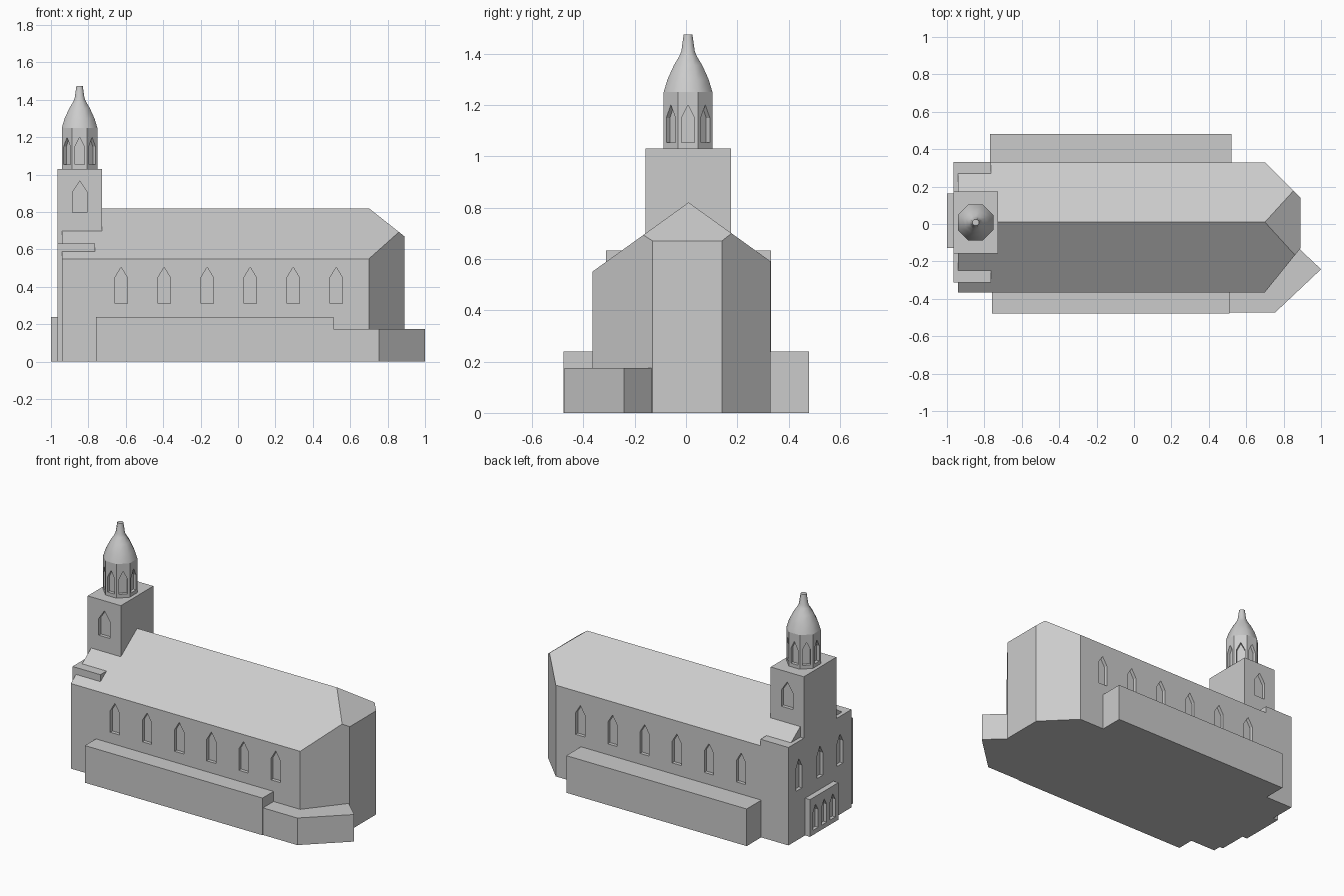
import bpy, bmesh, math
from mathutils import Vector, Matrix

if "Cube" in bpy.data.objects:
    bpy.data.objects.remove(bpy.data.objects["Cube"])

stone = bpy.data.materials.new("grey_stone")
stone.diffuse_color = (0.6, 0.6, 0.6, 1)
stone.use_nodes = True
stone.node_tree.nodes["Principled BSDF"].inputs["Base Color"].default_value = stone.diffuse_color


def make(name, bm):
    bmesh.ops.recalc_face_normals(bm, faces=bm.faces)
    mesh = bpy.data.meshes.new(name)
    bm.to_mesh(mesh)
    bm.free()
    mesh.materials.append(stone)
    ob = bpy.data.objects.new(name, mesh)
    bpy.context.collection.objects.link(ob)
    return ob


def extrude(bm, pts, vec):
    face = bm.faces.new([bm.verts.new(p) for p in pts])
    out = bmesh.ops.extrude_face_region(bm, geom=[face])["geom"]
    bmesh.ops.translate(bm, vec=vec, verts=[v for v in out if isinstance(v, bmesh.types.BMVert)])


def block(name, outline, z0, z1):
    bm = bmesh.new()
    extrude(bm, [(x, y, z0) for x, y in outline], (0, 0, z1 - z0))
    return make(name, bm)


def box(name, x0, x1, y0, y1, z0, z1):
    return block(name, [(x0, y0), (x1, y0), (x1, y1), (x0, y1)], z0, z1)


def cut_windows(ob, spots, width, z0, shoulder, z1, depth=0.022):
    """Recess pointed windows; a spot is (x, y, outward angle in degrees)."""
    bm = bmesh.new()
    h = width / 2
    for x, y, deg in spots:
        m = Matrix.Translation((x, y, 0)) @ Matrix.Rotation(math.radians(deg), 4, 'Z')
        prof = [(-h, z0), (h, z0), (h, shoulder), (0, z1), (-h, shoulder)]
        out = m.to_3x3() @ Vector((depth + 0.02, 0, 0))
        extrude(bm, [m @ Vector((-depth, a, z)) for a, z in prof], out)
    cutter = make("window_cutter", bm)
    cutter.hide_render = True
    mod = ob.modifiers.new("windows", 'BOOLEAN')
    mod.operation, mod.solver, mod.object = 'DIFFERENCE', 'EXACT', cutter
    bpy.context.view_layer.objects.active = ob
    bpy.ops.object.modifier_apply(modifier=mod.name)
    bpy.data.objects.remove(cutter, do_unlink=True)


# Nave: gabled bar, with hip and chamfered apse walls sliced off its east end
bm = bmesh.new()
gable = [(-0.365, 0), (0.33, 0), (0.33, 0.59), (0.01, 0.82), (-0.365, 0.55)]
extrude(bm, [(-0.94, y, z) for y, z in gable], (1.83, 0, 0))
for co, no in [((0.70, 0, 0.82), (0.15, 0, 0.19)),
               ((0.70, 0.33, 0), (1, 1, 0)),
               ((0.70, -0.365, 0), (0.235, -0.19, 0))]:
    cut = bmesh.ops.bisect_plane(bm, geom=bm.verts[:] + bm.edges[:] + bm.faces[:], dist=1e-5,
                                 plane_co=co, plane_no=no, clear_outer=True)
    bmesh.ops.holes_fill(bm, edges=[e for e in bm.edges if e.is_boundary], sides=0)
nave = make("nave", bm)
xs = [-0.625 + 0.23 * i for i in range(6)]
cut_windows(nave, [(x, -0.365, -90) for x in xs] + [(x, 0.33, 90) for x in xs],
            0.066, 0.31, 0.45, 0.505)

# West front and its porch
front = box("west_front", -0.965, -0.765, -0.312, 0.332, 0, 0.633)
cut_windows(front, [(-0.965, y, 180) for y in (0.225, 0.01, -0.195)], 0.06, 0.32, 0.465, 0.52)
porch = box("porch", -1.0, -0.96, -0.128, 0.162, 0, 0.24)
cut_windows(porch, [(-1.0, y, 180) for y in (0.105, 0.017, -0.071)], 0.052, 0.03, 0.145, 0.19)

# Side aisles and corner annex
box("south_aisle", -0.76, 0.51, -0.478, -0.35, 0, 0.24)
box("north_aisle", -0.77, 0.52, 0.32, 0.48, 0, 0.24)
block("corner_annex", [(0.50, -0.473), (0.755, -0.473), (1.0, -0.242), (0.885, -0.134),
                       (0.70, -0.30), (0.50, -0.30)], 0, 0.175)

# Tower
tower = box("tower", -0.965, -0.728, -0.157, 0.175, 0.63, 1.03)
cut_windows(tower, [(-0.846, -0.157, -90), (-0.846, 0.175, 90)], 0.08, 0.797, 0.905, 0.965)

# Octagonal belfry
CX, CY, R = -0.847, 0.008, 0.095
K = 1 / math.cos(math.pi / 8)
ring = [math.radians(22.5 + 45 * i) for i in range(8)]
belfry = block("belfry", [(CX + R * K * math.cos(a), CY + R * K * math.sin(a)) for a in ring], 1.03, 1.25)
cut_windows(belfry, [(CX + R * math.cos(math.radians(d)), CY + R * math.sin(math.radians(d)), d)
                     for d in range(0, 360, 45)], 0.05, 1.053, 1.15, 1.20, 0.02)

# Bell-shaped spire, lathed with eight sides
bm = bmesh.new()
profile = [(0, 1.25), (0.095, 1.25), (0.08, 1.30), (0.055, 1.355), (0.034, 1.39),
           (0.026, 1.41), (0.017, 1.475), (0, 1.475)]
vs = [bm.verts.new((CX + r * K * math.cos(ring[0]), CY + r * K * math.sin(ring[0]), z)) for r, z in profile]
es = [bm.edges.new(p) for p in zip(vs, vs[1:])]
bmesh.ops.spin(bm, geom=vs + es, cent=(CX, CY, 0), axis=(0, 0, 1), angle=2 * math.pi, steps=8)
bmesh.ops.remove_doubles(bm, verts=bm.verts, dist=1e-4)
spire = make("spire", bm)
bpy.ops.object.select_all(action='DESELECT')
spire.select_set(True)
bpy.context.view_layer.objects.active = spire
bpy.ops.object.shade_smooth_by_angle(angle=math.radians(50))
